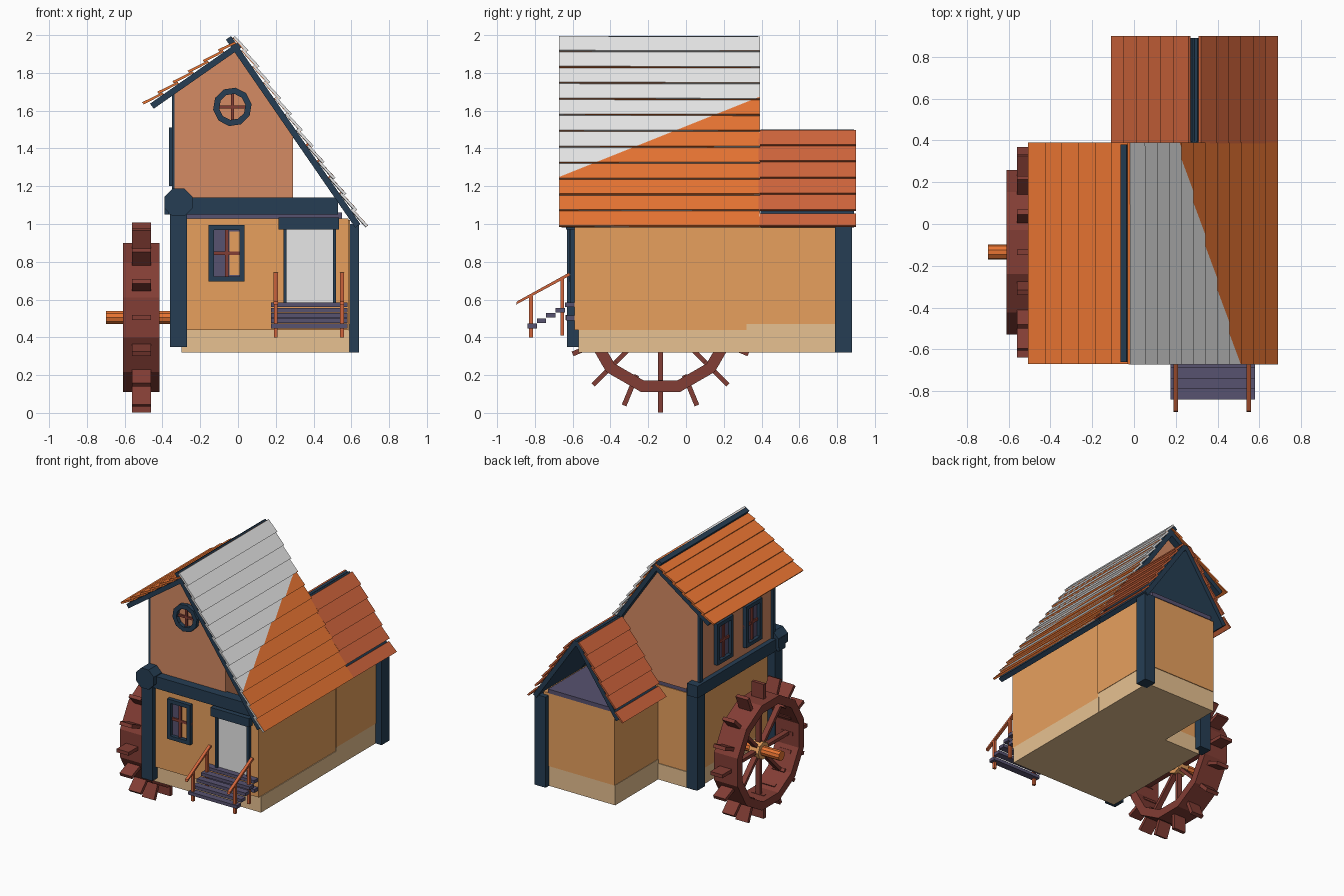
import bpy, bmesh, math
from mathutils import Vector

if "Cube" in bpy.data.objects:
    bpy.data.objects.remove(bpy.data.objects["Cube"])


def material(name, r, g, b):
    m = bpy.data.materials.new(name)
    m.diffuse_color = (r, g, b, 1)
    m.use_nodes = True
    m.node_tree.nodes["Principled BSDF"].inputs["Base Color"].default_value = m.diffuse_color
    return m


GREY = material("pale_grey", .8, .8, .8)
WALL = material("ochre_plaster", .80, .353, .111)
SALMON = material("salmon_plaster", .665, .256, .126)
STONE = material("sand_stone", .81, .54, .285)
NAVY = material("navy_timber", .019, .048, .088)
PURPLE = material("dusky_purple", .096, .085, .162)
BROWN = material("red_brown_wood", .225, .047, .035)
ORANGE = material("orange_wood", .83, .18, .033)
RUST = material("rust_wood", .63, .13, .045)


def prisms(name, axis, parts, mat, warp=None):
    """Each part is (profile, a, b): extrude a 2D profile from a to b on axis."""
    bm = bmesh.new()
    for prof, a, b in parts:
        rings = []
        for t in (a, b):
            rings.append([bm.verts.new((t, u, v) if axis == 'x' else (u, t, v) if axis == 'y'
                                       else (u, v, t)) for u, v in prof])
        n = len(prof)
        bm.faces.new(rings[0])
        bm.faces.new(rings[1])
        for i in range(n):
            j = (i + 1) % n
            bm.faces.new((rings[0][i], rings[0][j], rings[1][j], rings[1][i]))
    if warp:
        for v in bm.verts:
            v.co = warp(v.co)
    bmesh.ops.recalc_face_normals(bm, faces=bm.faces[:])
    me = bpy.data.meshes.new(name)
    bm.to_mesh(me)
    bm.free()
    me.materials.append(mat)
    ob = bpy.data.objects.new(name, me)
    bpy.context.collection.objects.link(ob)
    return ob


def boxes(name, mat, *bs):
    parts = [([(x0, y0), (x1, y0), (x1, y1), (x0, y1)], z0, z1) for x0, x1, y0, y1, z0, z1 in bs]
    return prisms(name, 'z', parts, mat)


def polar(cx, cy, r, a):
    return (cx + r * math.cos(a), cy + r * math.sin(a))


def ring_parts(cx, cy, r_out, r_in, n, a, b, start=0):
    out = []
    for i in range(n):
        p, q = start + 2 * math.pi * i / n, start + 2 * math.pi * (i + 1) / n
        out.append(([polar(cx, cy, r_out, p), polar(cx, cy, r_out, q),
                     polar(cx, cy, r_in, q), polar(cx, cy, r_in, p)], a, b))
    return out


# ---- roofs: rows of tilted planks over a navy board
def slope(name, A, B, rows, y0, y1, mat, gap=0, board=True, grey=False):
    A, B = Vector(A), Vector(B)
    d = (B - A).normalized()
    n = Vector((-d.y, d.x))
    if n.y < 0:
        n = -n
    L = (B - A).length / rows

    def P(s, h):
        return tuple(A + d * s + n * h)
    parts = []
    for i in range(rows):
        s0 = max(0, i * L - .02)
        if i == rows - 1:
            s0 += gap
        s1 = (i + 1) * L
        parts.append(([P(s0, 0), P(s0, .012), P(s1, .03), P(s1, .016)], y0, y1))

    def tilt(co):
        k = .006 * (co.z - 1.25 - .4 * (co.y + .67))
        return co + Vector((n.x, 0, n.y)) * k
    prisms(name + "_planks", 'y', parts, mat, tilt if grey else None)
    if board:
        e = rows * L - .03
        prisms(name + "_board", 'y', [([P(-.012, 0), P(e, 0), P(e, -.033), P(-.012, -.033)],
                                       y0 + .01, y1 - .01)], NAVY)


slope("main_roof_left", (-.01, 1.955), (-.49, 1.62), 6, -.67, .39, ORANGE)
slope("main_roof_right", (-.03, 1.985), (.665, .975), 12, -.67, .39, ORANGE)
slope("main_roof_grey", (-.03, 1.985), (.665, .975), 12, -.672, .391, GREY, board=False, grey=True)
slope("wing_roof_right", (.31, 1.49), (.665, .975), 6, .385, .90, RUST, gap=.035)
slope("wing_roof_left", (.27, 1.49), (-.085, .975), 6, .385, .90, RUST, gap=.035)
boxes("wing_ridge", NAVY, (.27, .31, .39, .89, 1.455, 1.488))

# ---- walls, floors and foundation
boxes("foundation", STONE, (-.30, .59, -.57, .33, .32, .44), (0, .589, .32, .84, .32, .47))
boxes("lower_walls", WALL, (-.30, .585, -.59, .325, .44, 1.03))
boxes("wing_walls", WALL, (.003, .592, .32, .845, .47, 1.02))
boxes("attic_floor", PURPLE, (-.30, .55, -.57, .32, 1.03, 1.06), (.03, .55, .32, .85, 1.02, 1.05))
prisms("upper_walls", 'y', [([(-.335, 1.06), (.29, 1.06), (.29, 1.48), (-.01, 1.92), (-.335, 1.71)],
                             -.56, .33)], SALMON)

# ---- timber frame
boxes("corner_posts", NAVY, (-.36, -.27, -.63, -.54, .35, 1.08), (-.36, -.27, .29, .38, .35, 1.10),
      (.55, .64, .79, .88, .32, 1.0))
boxes("floor_beams", NAVY, (-.39, .53, -.625, -.545, 1.05, 1.14), (-.37, -.28, -.65, .39, 1.05, 1.14))
prisms("beam_joint", 'y', [([polar(-.315, 1.115, .08, math.pi * (i + .5) / 4) for i in range(8)],
                            -.655, -.54)], NAVY)
boxes("upper_corner_strips", NAVY, (-.35, -.33, -.56, -.53, 1.12, 1.69), (-.35, -.33, .30, .335, 1.12, 1.69))


# ---- rectangular windows, on the front (u = x) or the left side (u = y)
def window(name, u, z, w, h, plane, side):
    def put(u0, u1, out, z0, z1):
        a, b = plane - out, plane + .01
        return (a, b, u0, u1, z0, z1) if side else (u0, u1, a, b, z0, z1)
    hw, hh, f = w / 2, h / 2, .028
    boxes(name + "_pane", PURPLE, put(u - hw + .01, u + hw - .01, .004, z - hh + .01, z + hh - .01))
    boxes(name + "_frame", NAVY,
          put(u - hw, u - hw + f, .03, z - hh, z + hh), put(u + hw - f, u + hw, .03, z - hh, z + hh),
          put(u - hw, u + hw, .03, z - hh, z - hh + f), put(u - hw, u + hw, .03, z + hh - f, z + hh))
    boxes(name + "_bars", BROWN, put(u - .01, u + .01, .015, z - hh, z + hh),
          put(u - hw, u + hw, .014, z - .01, z + .01))


window("front_window", -.06, .845, .19, .30, -.59, False)
boxes("window_curtain", WALL, (-.045, .008, -.599, -.59, .73, .96))
for k, y in enumerate((.05, -.29)):
    window("side_window_%d" % (k + 1), y, 1.355, .19, .31, -.335, True)

# ---- round gable window
prisms("round_window_frame", 'y', ring_parts(-.03, 1.62, .103, .07, 10, -.59, -.55, .15), NAVY)
boxes("round_window_bars", BROWN, (-.038, -.022, -.575, -.55, 1.54, 1.70),
      (-.11, .05, -.574, -.55, 1.612, 1.628))

# ---- door
boxes("door", GREY, (.25, .51, -.597, -.58, .56, .98))
boxes("door_frame", NAVY, (.24, .258, -.615, -.58, .56, .98), (.503, .52, -.615, -.58, .56, .98),
      (.215, .535, -.635, -.58, .97, 1.035))

# ---- steps and handrails
boxes("steps", PURPLE, *[(.175, .58, -.84 + i * .05, -.79 + i * .05, .448 + i * .028, .472 + i * .028)
                         for i in range(5)],
      (.175, .58, -.635, -.585, .49, .515))
for x in (.2, .55):
    boxes("rail_posts", RUST, (x - .01, x + .01, -.83, -.81, .40, .62),
          (x - .01, x + .01, -.665, -.645, .41, .715))
    prisms("handrail", 'x', [([(-.90, .573), (-.895, .59), (-.62, .742), (-.612, .728)],
                              x - .011, x + .011)], RUST)

# ---- water wheel
CY, CZ = -.135, .505


def bar(r0, r1, half, a, x0, x1):
    c, s = math.cos(a), math.sin(a)
    return ([(CY + r * c - h * s, CZ + r * s + h * c)
             for r, h in ((r0, -half), (r1, -half), (r1, half), (r0, half))], x0, x1)


prisms("wheel_rim", 'x', ring_parts(CY, CZ, .407, .345, 12, -.61, -.415, math.pi / 12), BROWN)
prisms("wheel_paddles", 'x', [bar(.33, .504, .013, math.pi * i / 8, -.56, -.46) for i in range(16)], BROWN)
prisms("wheel_spokes", 'x', [bar(.03, .35, .012, math.pi * i / 4, -.53, -.49) for i in range(8)], BROWN)
prisms("wheel_hub", 'x', [([polar(CY, CZ, .065, math.pi * i / 4) for i in range(8)], -.55, -.47)], WALL)
prisms("wheel_shaft", 'x', [([polar(CY, CZ, .036, math.pi * i / 5) for i in range(10)], -.70, -.28)], ORANGE)
